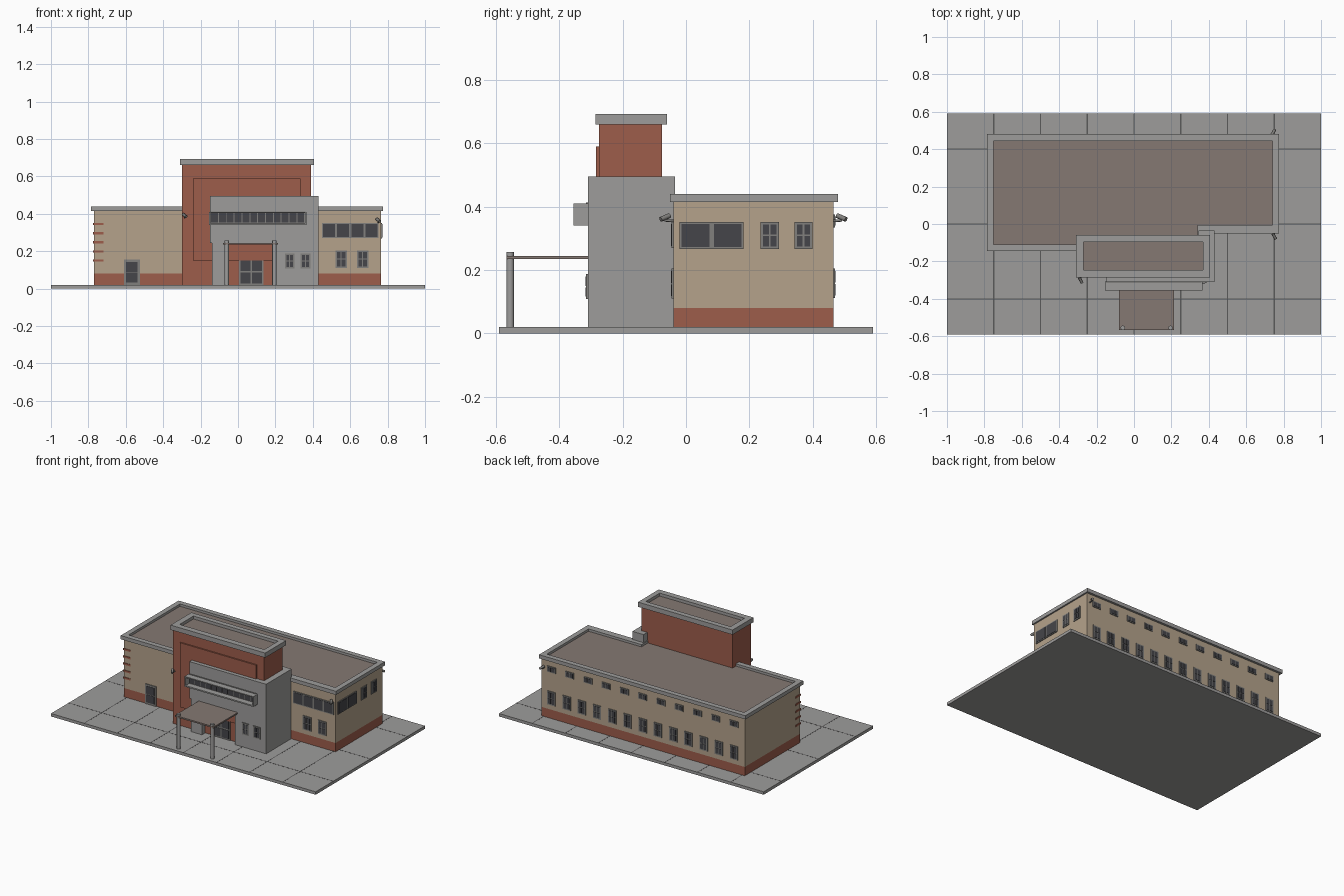
import bpy, bmesh, math
from mathutils import Matrix, Vector

if "Cube" in bpy.data.objects:
    bpy.data.objects.remove(bpy.data.objects["Cube"])

COLOURS = {
    "concrete": (0.34, 0.335, 0.33), "beige_wall": (0.46, 0.365, 0.26),
    "red_brick": (0.34, 0.11, 0.07), "roof_brown": (0.235, 0.19, 0.17),
    "dark_glass": (0.06, 0.06, 0.068), "frame_grey": (0.22, 0.215, 0.205),
    "seam_grey": (0.10, 0.10, 0.10),
}
MATS = {}
for key, rgb in COLOURS.items():
    MATS[key] = bpy.data.materials.new(key)
    MATS[key].diffuse_color = (*rgb, 1)


def finish(name, bm, mats):
    bmesh.ops.recalc_face_normals(bm, faces=bm.faces)
    me = bpy.data.meshes.new(name)
    bm.to_mesh(me)
    bm.free()
    for m in mats:
        me.materials.append(MATS[m])
    ob = bpy.data.objects.new(name, me)
    bpy.context.collection.objects.link(ob)
    return ob


def boxes(name, parts):
    """One object from (x0, x1, y0, y1, z0, z1, material) boxes."""
    bm = bmesh.new()
    mats = list(dict.fromkeys(p[6] for p in parts))
    for x0, x1, y0, y1, z0, z1, mat in parts:
        mtx = Matrix.Translation(((x0 + x1) / 2, (y0 + y1) / 2, (z0 + z1) / 2)) @ \
            Matrix.Diagonal((x1 - x0, y1 - y0, z1 - z0, 1))
        verts = bmesh.ops.create_cube(bm, size=1, matrix=mtx)["verts"]
        for f in {f for v in verts for f in v.link_faces}:
            f.material_index = mats.index(mat)
    return finish(name, bm, mats)


def box(name, x0, x1, y0, y1, z0, z1, mat):
    return boxes(name, [(x0, x1, y0, y1, z0, z1, mat)])


def prism(name, outline, z0, z1, mat):
    bm = bmesh.new()
    face = bm.faces.new([bm.verts.new((x, y, z0)) for x, y in outline])
    top = bmesh.ops.extrude_face_region(bm, geom=[face])["geom"]
    bmesh.ops.translate(bm, vec=(0, 0, z1 - z0),
                        verts=[g for g in top if isinstance(g, bmesh.types.BMVert)])
    return finish(name, bm, [mat])


def ring(name, outer, inner, z0, z1, mat):
    bm = bmesh.new()
    loops = [[bm.verts.new((x, y, z)) for x, y in o]
             for o, z in ((outer, z0), (outer, z1), (inner, z1), (inner, z0))]
    n = len(outer)
    for a in range(4):
        p, q = loops[a], loops[(a + 1) % 4]
        for i in range(n):
            j = (i + 1) % n
            bm.faces.new((p[i], p[j], q[j], q[i]))
    return finish(name, bm, [mat])


def rect(x0, x1, y0, y1):
    return [(x0, y0), (x1, y0), (x1, y1), (x0, y1)]


def cylinder(name, a, b, r, mat, sides=12):
    a, b = Vector(a), Vector(b)
    bm = bmesh.new()
    mtx = Matrix.Translation((a + b) / 2) @ (b - a).to_track_quat("Z", "Y").to_matrix().to_4x4()
    bmesh.ops.create_cone(bm, cap_ends=True, segments=sides, radius1=r, radius2=r,
                          depth=(b - a).length, matrix=mtx)
    for f in bm.faces:
        f.smooth = len(f.verts) == 4
    return finish(name, bm, [mat])


def window(name, side, wall, u0, u1, z0, z1, nx=2, ny=2, border=0.008, bar=0.005):
    """Frame plate with a grid of glass panes; side is front, back or right."""
    def plate(a, b, c, d, t, mat):
        lo, hi = (wall - t, wall + 0.002) if side == "front" else (wall - 0.002, wall + t)
        return (lo, hi, a, b, c, d, mat) if side == "right" else (a, b, lo, hi, c, d, mat)
    parts = [plate(u0, u1, z0, z1, 0.005, "frame_grey")]
    w = (u1 - u0 - 2 * border - (nx - 1) * bar) / nx
    h = (z1 - z0 - 2 * border - (ny - 1) * bar) / ny
    for i in range(nx):
        for j in range(ny):
            a = u0 + border + i * (w + bar)
            c = z0 + border + j * (h + bar)
            parts.append(plate(a, a + w, c, c + h, 0.007, "dark_glass"))
    return boxes(name, parts)


# Paved ground slab with seams
box("paving_slab", -1, 1, -0.59, 0.59, 0, 0.02, "concrete")
seams = [(i / 4 - 0.003, i / 4 + 0.003, -0.59, 0.59, 0.018, 0.0205, "seam_grey") for i in range(-3, 4)]
seams += [(-1, 1, y - 0.003, y + 0.003, 0.018, 0.0206, "seam_grey") for y in (-0.4, 0, 0.4)]
boxes("paving_seams", seams)

# Main building
plan = [(-0.77, -0.13), (0.36, -0.13), (0.36, -0.04), (0.765, -0.04), (0.765, 0.465), (-0.77, 0.465)]
prism("brick_base", plan, 0.02, 0.08, "red_brick")
prism("main_walls", plan, 0.08, 0.415, "beige_wall")
eave = [(-0.785, -0.145), (0.375, -0.145), (0.375, -0.05), (0.775, -0.05), (0.775, 0.48), (-0.785, 0.48)]
inner = [(-0.75, -0.11), (0.34, -0.11), (0.34, -0.005), (0.74, -0.005), (0.74, 0.445), (-0.75, 0.445)]
ring("roof_trim", eave, inner, 0.415, 0.44, "concrete")
prism("roof_deck", inner, 0.41, 0.424, "roof_brown")

# Brick strips wrapping the left front corner
boxes("corner_strips", [(-0.774, -0.72, -0.134, -0.08, z, z + 0.012, "red_brick")
                        for z in (0.145, 0.193, 0.242, 0.29, 0.34)])

# Brick tower
box("tower", -0.3, 0.39, -0.275, -0.075, 0.02, 0.665, "red_brick")
box("tower_panel", -0.24, 0.335, -0.284, -0.27, 0.15, 0.59, "red_brick")
ring("tower_trim", rect(-0.31, 0.405, -0.285, -0.06), rect(-0.27, 0.37, -0.245, -0.095),
     0.66, 0.692, "concrete")
box("tower_deck", -0.27, 0.37, -0.245, -0.095, 0.655, 0.672, "roof_brown")

# Concrete entrance block
boxes("entrance_block", [
    (0.345, 0.43, -0.31, -0.035, 0.02, 0.495, "concrete"),
    (-0.15, 0.345, -0.31, -0.274, 0.245, 0.495, "concrete"),
    (-0.14, -0.055, -0.31, -0.274, 0.02, 0.245, "concrete"),
    (0.195, 0.345, -0.31, -0.274, 0.02, 0.245, "concrete")])

# Long window with projecting surround
window("long_window", "front", -0.31, -0.15, 0.36, 0.347, 0.413, nx=12, ny=1, border=0.006)
boxes("window_surround", [
    (-0.155, 0.365, -0.355, -0.308, 0.34, 0.349, "concrete"),
    (-0.155, 0.365, -0.355, -0.308, 0.403, 0.41, "concrete"),
    (-0.155, -0.147, -0.355, -0.308, 0.349, 0.403, "concrete"),
    (0.357, 0.365, -0.355, -0.308, 0.349, 0.403, "concrete")])

# Entrance canopy on two columns
box("canopy", -0.08, 0.215, -0.567, -0.308, 0.235, 0.245, "roof_brown")
for x in (-0.06, 0.195):
    cylinder("canopy_column", (x, -0.555, 0.02), (x, -0.555, 0.257), 0.012, "concrete")

# Doors
window("entrance_door", "front", -0.275, 0.005, 0.135, 0.02, 0.16, bar=0.009)
window("side_door", "front", -0.13, -0.61, -0.525, 0.02, 0.155, nx=1, ny=2, border=0.012)

# Front windows
for x in (0.25, 0.335):
    window("entrance_window", "front", -0.31, x, x + 0.052, 0.108, 0.188)
for x in (0.52, 0.635):
    window("lower_front_window", "front", -0.04, x, x + 0.062, 0.11, 0.205)
window("upper_front_window", "front", -0.04, 0.448, 0.752, 0.27, 0.352, nx=4, ny=1, border=0.006, bar=0.011)

# Right side windows
window("wide_side_window", "right", 0.765, -0.02, 0.182, 0.267, 0.352, nx=2, ny=1, border=0.006, bar=0.014)
for y in (0.235, 0.342):
    window("side_window", "right", 0.765, y, y + 0.058, 0.267, 0.352)

# Back windows: tall lower row and small upper row
for i in range(13):
    x = -0.69 + i * 0.115
    window("lower_back_window", "back", 0.465, x - 0.03, x + 0.03, 0.112, 0.205)
for i in range(11):
    x = -0.69 + i * 0.138
    window("upper_back_window", "back", 0.465, x - 0.032, x + 0.032, 0.335, 0.375, nx=2, ny=1, border=0.006)

# Wall cameras: bracket arm and angled body
for x, y, z, s in ((0.75, -0.04, 0.36, -1), (0.745, 0.465, 0.36, 1), (-0.285, -0.275, 0.385, -1)):
    cylinder("camera_arm", (x, y, z - 0.005), (x, y + s * 0.028, z - 0.003), 0.004, "frame_grey", 8)
    cylinder("camera_body", (x - 0.008, y + s * 0.012, z + 0.012), (x + 0.008, y + s * 0.04, z),
             0.008, "frame_grey", 8)

for m in bpy.data.materials:
    if m.users and not m.is_grease_pencil:
        m.use_nodes = True
        m.node_tree.nodes["Principled BSDF"].inputs["Base Color"].default_value = m.diffuse_color
